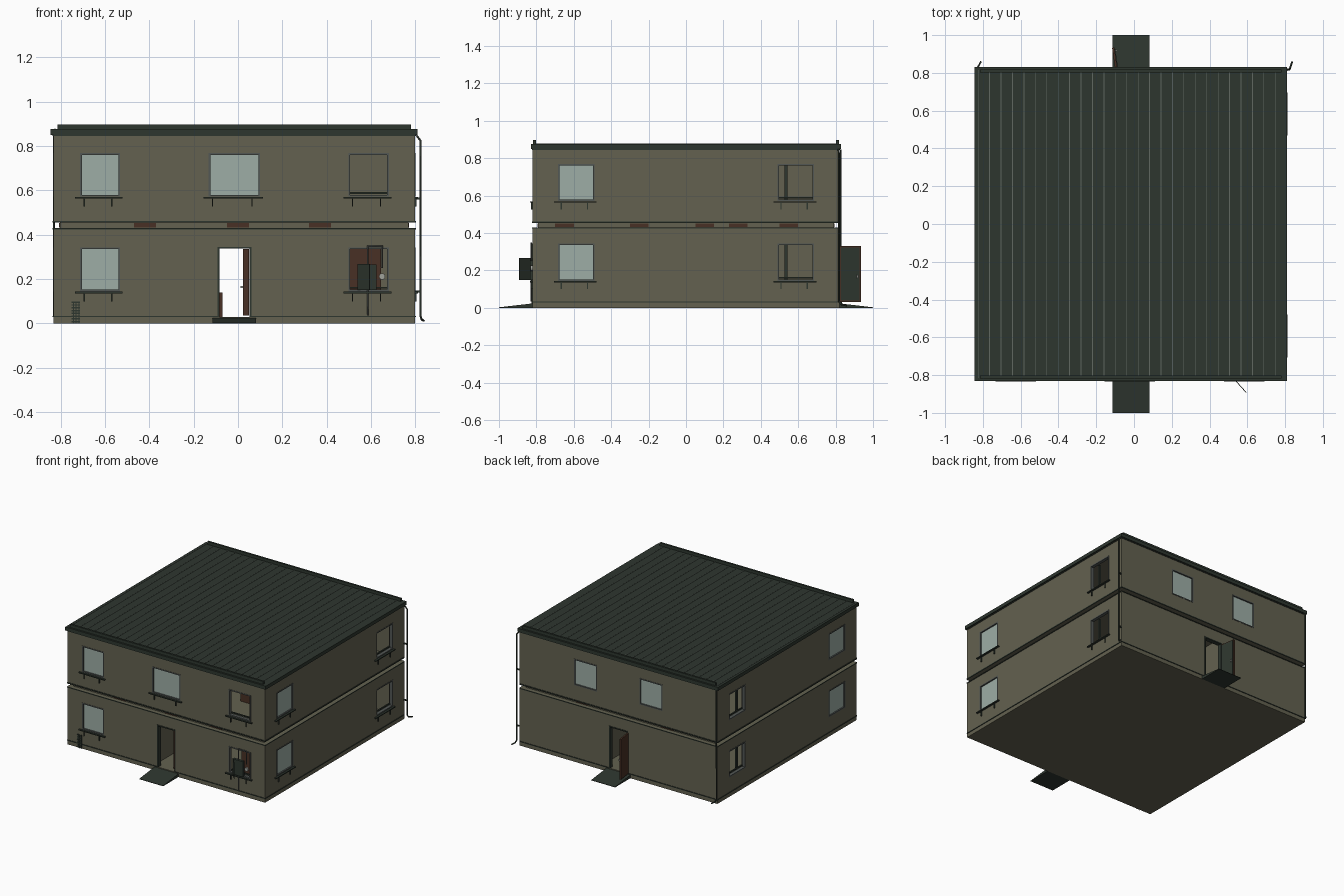
import bpy, bmesh, math
from mathutils import Vector, Matrix

if "Cube" in bpy.data.objects:
    bpy.data.objects.remove(bpy.data.objects["Cube"])


def material(name, r, g, b):
    m = bpy.data.materials.new(name)
    m.diffuse_color = (r, g, b, 1)
    m.use_nodes = True
    m.node_tree.nodes["Principled BSDF"].inputs["Base Color"].default_value = m.diffuse_color
    return m


WALL = material("olive_wall", 0.125, 0.12, 0.08)
GREEN = material("dark_green_metal", 0.027, 0.037, 0.028)
GLASS = material("pale_glass", 0.34, 0.42, 0.38)
FRAME = material("grey_frame", 0.085, 0.095, 0.09)
BROWN = material("brown_wood", 0.065, 0.03, 0.018)
SEAM = material("seam_grey", 0.12, 0.14, 0.12)
METER = material("pale_metal", 0.35, 0.36, 0.33)


def boxes(name, mat, items):
    """One object from many boxes given as (x0, x1, y0, y1, z0, z1)."""
    bm = bmesh.new()
    for x0, x1, y0, y1, z0, z1 in items:
        size = Matrix.Diagonal((abs(x1 - x0), abs(y1 - y0), abs(z1 - z0), 1))
        mid = Matrix.Translation(((x0 + x1) / 2, (y0 + y1) / 2, (z0 + z1) / 2))
        bmesh.ops.create_cube(bm, size=1, matrix=mid @ size)
    me = bpy.data.meshes.new(name)
    bm.to_mesh(me)
    bm.free()
    me.materials.append(mat)
    ob = bpy.data.objects.new(name, me)
    bpy.context.collection.objects.link(ob)
    return ob


def pipe(name, mat, pts, r):
    cu = bpy.data.curves.new(name, 'CURVE')
    cu.dimensions = '3D'
    cu.bevel_depth = r
    cu.bevel_resolution = 1
    cu.use_fill_caps = True
    sp = cu.splines.new('POLY')
    sp.points.add(len(pts) - 1)
    for p, co in zip(sp.points, pts):
        p.co = (*co, 1)
    cu.materials.append(mat)
    ob = bpy.data.objects.new(name, cu)
    bpy.context.collection.objects.link(ob)


X0, X1, Y = -0.833, 0.798, 0.82
T = 0.03


def on(side, a0, a1, d0, d1, z0, z1):
    """Box on a wall: a runs along the wall, d is distance outward."""
    if side == "front":
        return (a0, a1, -Y - d1, -Y - d0, z0, z1)
    if side == "back":
        return (a0, a1, Y + d0, Y + d1, z0, z1)
    if side == "right":
        return (X1 + d0, X1 + d1, a0, a1, z0, z1)
    return (X0 - d1, X0 - d0, a0, a1, z0, z1)


def wall(name, side, z0, z1, holes):
    lo, hi = (X0, X1) if side in ("front", "back") else (-Y + T, Y - T)
    parts, a = [], lo
    for h0, h1, b, t in sorted(holes):
        parts.append(on(side, a, h0, -T, 0, z0, z1))
        if b > z0:
            parts.append(on(side, h0, h1, -T, 0, z0, b))
        parts.append(on(side, h0, h1, -T, 0, t, z1))
        a = h1
    parts.append(on(side, a, hi, -T, 0, z0, z1))
    boxes(name, WALL, parts)


def window(name, side, a0, a1, z0, z1, glazed, sill):
    w = 0.008
    frame = [on(side, a0, a0 + w, -0.022, 0.002, z0, z1),
             on(side, a1 - w, a1, -0.022, 0.002, z0, z1),
             on(side, a0, a1, -0.022, 0.002, z0, z0 + w),
             on(side, a0, a1, -0.022, 0.002, z1 - w, z1)]
    boxes(name + "_frame", FRAME, frame)
    if glazed:
        boxes(name + "_glass", GLASS, [on(side, a0 + w, a1 - w, -0.014, -0.008, z0 + w, z1 - w)])
    else:
        # open window: low dark rail with a slim post
        p = a0 + 0.045
        items = [on(side, a0 + w, a1 - w, -0.028, -0.018, z0 + 0.012, z0 + 0.02)]
        if side in ("left", "right"):
            items.append(on(side, p - 0.008, p + 0.008, -0.05, -0.035, z0, z1))
        boxes(name + "_rail", GREEN, items)
    if sill:
        s = [on(side, a0 - 0.022, a1 + 0.012, -0.01, 0.014, z0 - 0.009, z0 - 0.002)]
        for c in (a0 + 0.015, a1 - 0.04):
            s.append(on(side, c, c + 0.006, 0, 0.008, z0 - 0.045, z0 - 0.009))
        boxes(name + "_sill", GREEN, s)


LOW, HIGH = (0.145, 0.343), (0.572, 0.768)
DOOR = (-0.092, 0.06, 0.03, 0.345)

# windows per wall and storey: (start, end, glazed)
layout = {
    ("front", 0): [(-0.712, -0.532, True), (0.498, 0.68, False)],
    ("front", 1): [(-0.712, -0.532, True), (-0.133, 0.1, True), (0.498, 0.68, False)],
    ("back", 0): [],
    ("back", 1): [(-0.38, -0.19, True), (0.16, 0.35, True)],
}
for s in ("left", "right"):
    for f in (0, 1):
        layout[(s, f)] = [(-0.685, -0.49, True), (0.49, 0.685, False)]

for (side, floor), wins in layout.items():
    zb, zt = (LOW, HIGH)[floor]
    holes = [(a, b, zb, zt) for a, b, _ in wins]
    if floor == 0 and side in ("front", "back"):
        holes.append(DOOR)
    wall(f"{side}_wall_{floor}", side, *((0.03, 0.43), (0.455, 0.85))[floor], holes)
    for i, (a, b, g) in enumerate(wins):
        window(f"{side}_window_{floor}_{i}", side, a, b, zb, zt, g, side in ("front", "right"))

# foundation, ceilings and recessed slab between the storeys
boxes("foundation", WALL, [(X0, X1, -Y, Y, 0, 0.03)])
boxes("storey_slabs", WALL, [(X0 + T, X1 - T, -Y + T, Y - T, 0.42, 0.465),
                             (X0 + T, X1 - T, -Y + T, Y - T, 0.835, 0.85)])
gap = []
for side, c in [("front", -0.42), ("front", 0.0), ("front", 0.37), ("right", -0.65),
                ("right", -0.25), ("right", 0.1), ("right", 0.28), ("right", 0.55),
                ("left", -0.4), ("left", 0.3), ("back", -0.4), ("back", 0.3)]:
    gap.append(on(side, c - 0.05, c + 0.05, -T, -T + 0.004, 0.432, 0.452))
boxes("slab_beam_ends", BROWN, gap)

# thin metal trims around the wall at each joint
trim = []
for z0, z1 in ((0.028, 0.034), (0.424, 0.43), (0.455, 0.463), (0.845, 0.852)):
    for side in ("front", "back"):
        if z0 < 0.1:
            trim += [on(side, X0, DOOR[0], 0, 0.004, z0, z1), on(side, DOOR[1], X1, 0, 0.004, z0, z1)]
        else:
            trim.append(on(side, X0, X1, 0, 0.004, z0, z1))
    for side in ("left", "right"):
        trim.append(on(side, -Y, Y, 0, 0.004, z0, z1))
boxes("wall_trims", GREEN, trim)

# roof: gutter edge, deck, standing seams and two snow guards
boxes("roof_deck", GREEN, [(-0.845, 0.81, -0.83, 0.83, 0.85, 0.876)])
boxes("roof_seams", SEAM, [(x - 0.002, x + 0.002, -0.815, 0.815, 0.875, 0.879)
                           for x in (-0.825 + 0.0605 * i for i in range(27))])
boxes("snow_guards", GREEN, [(-0.815, 0.78, s * 0.81 - 0.007, s * 0.81 + 0.007, 0.874, 0.898)
                             for s in (-1, 1)])

# interior corridor walls and a few pieces of furniture
boxes("corridor_walls", WALL, [(x, x + 0.015, -Y + T, Y - T, z, z + 0.39)
                               for x in (-0.14, 0.125) for z in (0.03, 0.455)])
boxes("cupboards", BROWN, [(0.42, 0.645, -0.56, -0.48, 0.03, 0.36),
                           (0.3, 0.45, -0.4, -0.3, 0.465, 0.68),
                           (-0.124, -0.07, 0.1, 0.3, 0.03, 0.14)])

# door frames and ramps, front and back
for side, s in (("front", -1), ("back", 1)):
    a0, a1, z0, z1 = DOOR
    boxes(side + "_door_frame", GREEN, [on(side, a0, a0 + 0.008, -T, 0.004, z0, z1),
                                        on(side, a1 - 0.008, a1, -T, 0.004, z0, z1),
                                        on(side, a0, a1, -T, 0.004, z1 - 0.008, z1)])
    ramp = boxes(side + "_ramp", GREEN, [(-0.115, 0.082, s * Y, s * 1.0, 0, 0.024)])
    for v in ramp.data.vertices:
        if abs(v.co.y) > 0.9 and v.co.z > 0.01:
            v.co.z = 0.003

# front door opens inward, back door opens outward
boxes("front_door", BROWN, [(0.022, 0.05, -0.79, -0.66, 0.035, 0.335)])
boxes("front_door_handle", METER, [(0.012, 0.022, -0.69, -0.67, 0.16, 0.17)])
back = [boxes("back_door", BROWN, [(-0.008, 0.004, 0, 0.115, 0.032, 0.332)]),
        boxes("back_door_panel", GREEN, [(0.004, 0.008, 0.008, 0.107, 0.04, 0.324)]),
        boxes("back_door_handle", METER, [(0.008, 0.016, 0.092, 0.102, 0.16, 0.175)])]
for ob in back:
    ob.location = (-0.092, Y, 0)
    ob.rotation_euler = (0, 0, math.radians(8))

# downpipes at the two back corners
pipe("right_downpipe", GREEN, [(0.805, 0.815, 0.848), (0.823, 0.818, 0.825), (0.823, 0.818, 0.035),
                               (0.828, 0.83, 0.018), (0.838, 0.86, 0.012)], 0.005)
pipe("left_downpipe", GREEN, [(-0.83, 0.827, 0.848), (-0.83, 0.827, 0.035),
                              (-0.824, 0.835, 0.018), (-0.81, 0.86, 0.012)], 0.005)
boxes("pipe_clips", GREEN, [(0.798, 0.824, 0.812, 0.822, z, z + 0.008) for z in (0.14, 0.56)])

# meter cabinet with open door, conduit and dial by the front right window
boxes("cabinet", GREEN, [(0.54, 0.625, -0.835, -0.815, 0.15, 0.265)])
door = boxes("cabinet_door", GREEN, [(0, 0.08, -0.002, 0.002, 0.15, 0.268)])
door.location = (0.54, -0.832, 0)
door.rotation_euler = (0, 0, math.radians(-48))
pipe("cabinet_conduit", FRAME, [(0.65, -0.828, 0.25), (0.65, -0.828, 0.348), (0.585, -0.828, 0.348),
                                (0.585, -0.828, 0.035)], 0.004)
bpy.ops.mesh.primitive_cylinder_add(vertices=20, radius=0.014, depth=0.012,
                                    location=(0.65, -0.826, 0.212), rotation=(math.pi / 2, 0, 0))
dial = bpy.context.object
dial.name = "meter_dial"
dial.data.materials.append(METER)

# small vent grille low on the front left
boxes("vent_grille", GREEN, [(-0.75, -0.712, -Y - 0.006, -Y, z, z + 0.006)
                             for z in (0.005 + 0.0125 * i for i in range(8))]
      + [(x, x + 0.005, -Y - 0.006, -Y, 0.0, 0.1) for x in (-0.745, -0.733, -0.72)])
